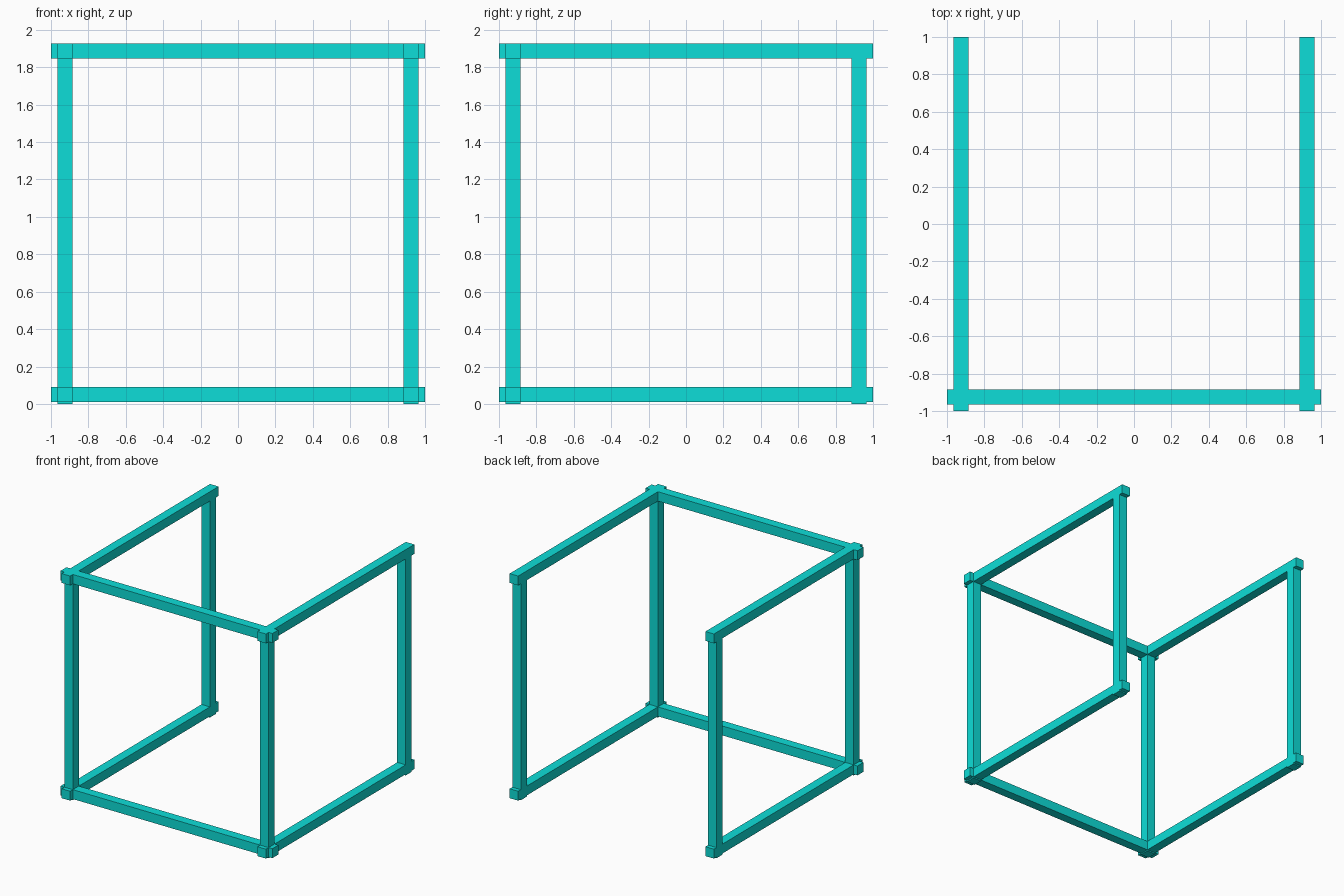
import bpy

if "Cube" in bpy.data.objects:
    bpy.data.objects.remove(bpy.data.objects["Cube"])

T = 0.08               # beam thickness
P = 0.924              # distance of beam centre lines from the middle
LOW, HIGH = 0.05, 1.886

mat = bpy.data.materials.new("turquoise")
mat.diffuse_color = (0.004, 0.73, 0.69, 1)
mat.use_nodes = True
mat.node_tree.nodes["Principled BSDF"].inputs["Base Color"].default_value = mat.diffuse_color


def beam(name, centre, size):
    bpy.ops.mesh.primitive_cube_add(size=1, location=centre)
    ob = bpy.context.object
    ob.name = name
    ob.scale = size
    bpy.ops.object.transform_apply(location=False, rotation=False, scale=True)
    ob.data.materials.append(mat)


# Horizontal beams: one across the front and one along each side, at both levels
for level, z in (("lower", LOW), ("upper", HIGH)):
    beam(f"{level}_front_beam", (0, -P, z), (2, T, T))
    for side, s in (("left", -1), ("right", 1)):
        beam(f"{level}_{side}_beam", (s * P, 0, z), (T, 2, T))

# Four upright posts, reaching slightly below the lower beams
post_top = HIGH + T / 2 - 0.002
for side, sx in (("left", -1), ("right", 1)):
    for end, sy in (("front", -1), ("back", 1)):
        beam(f"{end}_{side}_post", (sx * P, sy * P, post_top / 2), (T, T, post_top))
